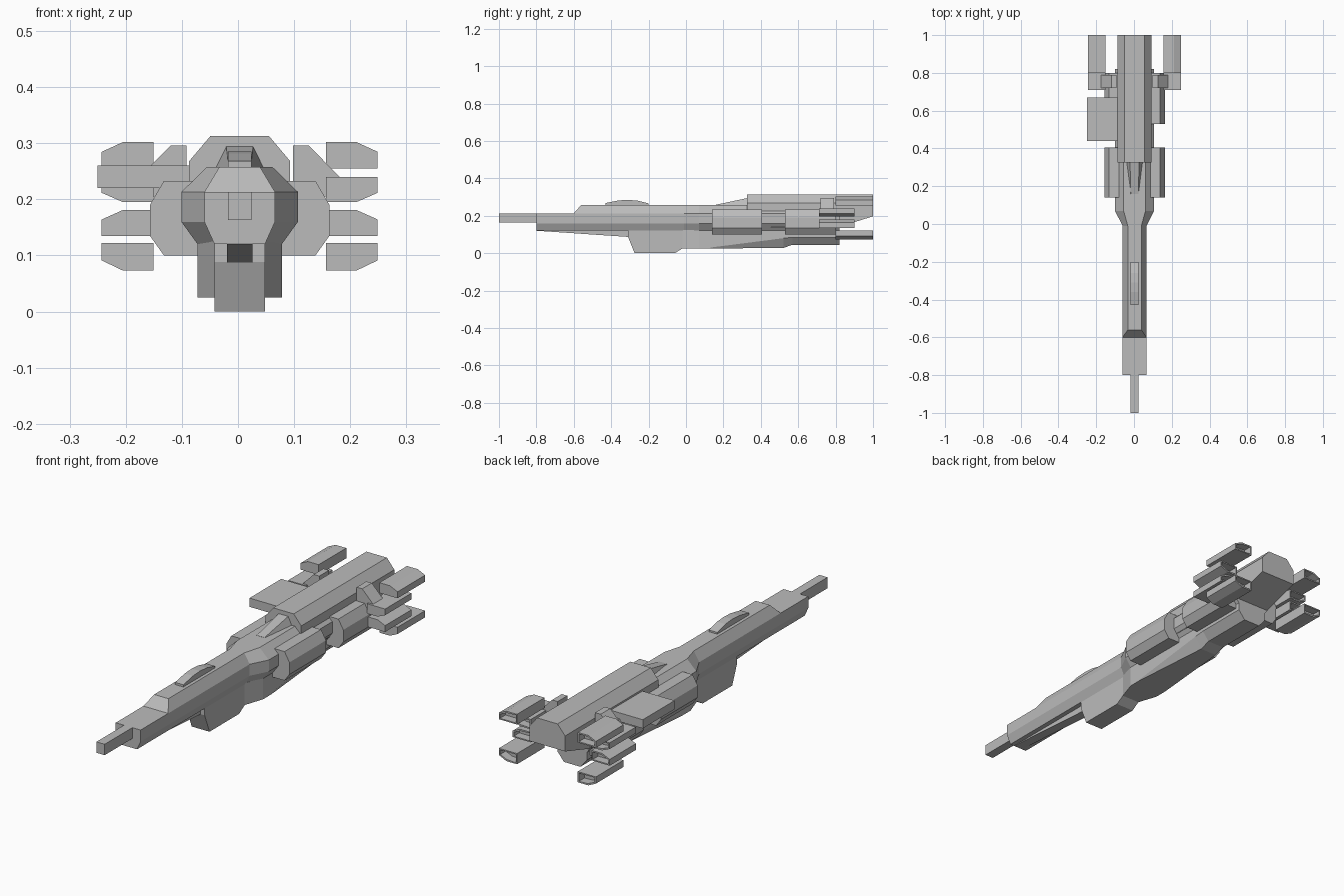
import bpy, bmesh

cube = bpy.data.objects.get("Cube")
if cube:
    bpy.data.objects.remove(cube)

MID = 0.003  # centreline of the hull

grey = bpy.data.materials.new("hull grey")
grey.use_nodes = True
colour = (0.5, 0.5, 0.5, 1)
grey.diffuse_color = colour
grey.node_tree.nodes["Principled BSDF"].inputs["Base Color"].default_value = colour


def loft(name, sections, nozzle=False):
    """Skin closed cross-sections [(y, [(x, z), ...]), ...] and cap both ends."""
    bm = bmesh.new()
    rings = [[bm.verts.new((x + MID, y, z)) for x, z in ring] for y, ring in sections]
    n = len(rings[0])
    for a, b in zip(rings, rings[1:]):
        for i in range(n):
            j = (i + 1) % n
            bm.faces.new((a[i], a[j], b[j], b[i]))
    bm.faces.new(rings[0])
    back = bm.faces.new(rings[-1])
    bmesh.ops.recalc_face_normals(bm, faces=bm.faces)
    if nozzle:
        bmesh.ops.inset_individual(bm, faces=[back], thickness=0.008)
        hole = bmesh.ops.extrude_face_region(bm, geom=[back])
        verts = [g for g in hole["geom"] if isinstance(g, bmesh.types.BMVert)]
        bmesh.ops.translate(bm, verts=verts, vec=(0, -0.04, 0))
        if back.is_valid:
            bm.faces.remove(back)
    bmesh.ops.remove_doubles(bm, verts=bm.verts, dist=0.0001)
    bmesh.ops.dissolve_degenerate(bm, edges=bm.edges, dist=0.0001)
    bmesh.ops.recalc_face_normals(bm, faces=bm.faces)
    mesh = bpy.data.meshes.new(name)
    bm.to_mesh(mesh)
    bm.free()
    mesh.materials.append(grey)
    obj = bpy.data.objects.new(name, mesh)
    bpy.context.collection.objects.link(obj)
    return obj


def both(half):
    """Complete a right-hand half profile with its mirror image."""
    return half + [(-x, z) for x, z in reversed(half)]


def body(name, sections):
    return loft(name, [(y, both(half)) for y, half in sections])


def prism(name, outline, y0, y1, nozzle=False):
    return loft(name, [(y0, outline), (y1, outline)], nozzle)


def box(name, x0, x1, y0, y1, z0, z1):
    return prism(name, [(x0, z0), (x1, z0), (x1, z1), (x0, z1)], y0, y1)


# Main hull: flat nose, raised cabin, then the wider rear
def hull_ring(top, top_z, side, bottom):
    return [(top, top_z), (side, 0.213), (side, 0.16), (bottom, 0.12)]


nose = hull_ring(0.063, 0.213, 0.063, 0.045)
slim = hull_ring(0.036, 0.258, 0.063, 0.045)
wide = hull_ring(0.058, 0.258, 0.104, 0.075)
body("main_hull", [(-0.8, nose), (-0.6, nose), (-0.56, slim), (-0.01, slim),
                   (0.07, wide), (0.82, wide)])
box("gun_barrel", -0.021, 0.021, -1, -0.79, 0.163, 0.213)

# Underside
body("chin_wedge", [(-0.8, [(0.023, 0.125), (0.023, 0.12)]),
                    (-0.28, [(0.023, 0.125), (0.023, 0.085)])])


def keel_ring(side, chine_z, bottom, bottom_z):
    return [(side, 0.125), (side, chine_z), (bottom, bottom_z)]


body("keel", [(-0.31, keel_ring(0.045, 0.1, 0.045, 0.088)),
              (-0.275, keel_ring(0.045, 0.04, 0.045, 0)),
              (-0.06, keel_ring(0.045, 0.04, 0.045, 0)),
              (-0.02, keel_ring(0.045, 0.05, 0.045, 0.025)),
              (0.07, keel_ring(0.075, 0.03, 0.075, 0.025)),
              (0.13, keel_ring(0.075, 0.03, 0.075, 0.025)),
              (0.52, keel_ring(0.075, 0.08, 0.042, 0.028)),
              (0.57, keel_ring(0.075, 0.085, 0.042, 0.045)),
              (0.82, keel_ring(0.075, 0.085, 0.042, 0.045))])

# Canopy and dorsal wedge
body("canopy", [(y, [(0.021, z), (0.021, 0.25)]) for y, z in
                [(-0.43, 0.268), (-0.36, 0.282), (-0.31, 0.285), (-0.26, 0.281), (-0.2, 0.266)]])
body("dorsal_wedge", [(0.16, [(0.02, 0.259), (0.022, 0.25)]),
                      (0.33, [(0.024, 0.295), (0.046, 0.25)])])

# Rear block with a sloped underside
body("rear_block", [(y, [(0.052, 0.313), (0.09, 0.268), (0.09, z)]) for y, z in
                    [(0.325, 0.14), (0.8, 0.135), (1, 0.197)]])

# Plate on the right side only
box("side_plate", -0.253, -0.08, 0.44, 0.67, 0.22, 0.26)

# Paired pods, struts and engines
POD = [(0.07, 0.233), (0.135, 0.233), (0.16, 0.19), (0.16, 0.135), (0.135, 0.1), (0.07, 0.1)]
STRUT = [(0.095, 0.296), (0.123, 0.296), (0.178, 0.24), (0.178, 0.205), (0.095, 0.205)]
ENGINES = [("upper", 0.255, 0.302, 0.8, 1), ("upper_middle", 0.24, 0.195, 0.71, 0.9),
           ("lower_middle", 0.135, 0.181, 0.71, 0.9), ("lower", 0.122, 0.073, 0.8, 1)]

for side, sign in (("left", 1), ("right", -1)):
    def flip(outline):
        return [(sign * x, z) for x, z in outline]

    prism(side + "_front_pod", flip(POD), 0.14, 0.405)
    prism(side + "_rear_pod", flip(POD), 0.53, 0.8)
    prism(side + "_strut", flip(STRUT), 0.72, 0.79)
    for label, flat, far, y0, y1 in ENGINES:
        bevel = far - (far - flat) * 0.37
        outline = [(0.154, flat), (0.154, far), (0.208, far), (0.246, bevel), (0.246, flat)]
        prism(side + "_" + label + "_engine", flip(outline), y0, y1, nozzle=True)
